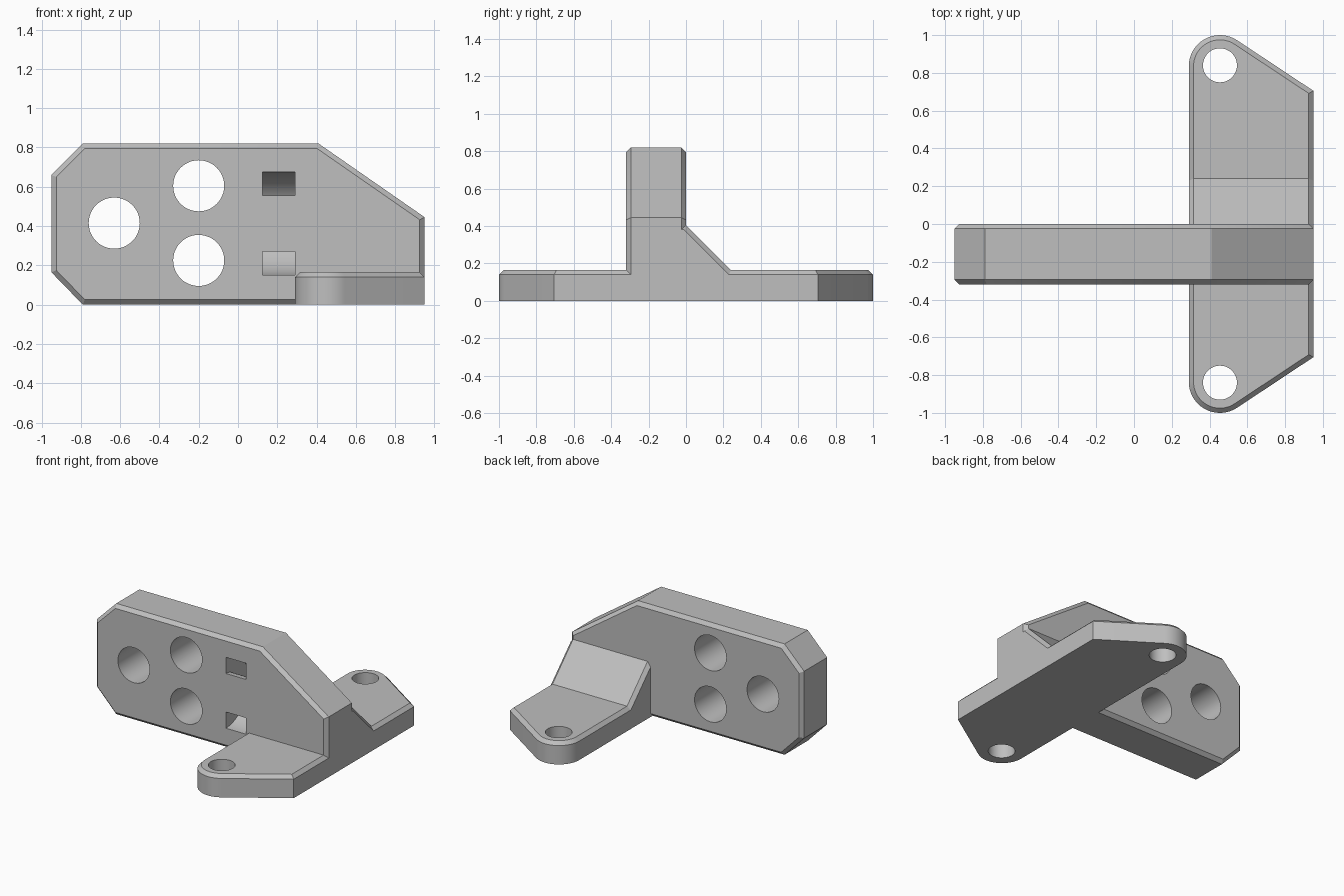
import bpy, bmesh, math
from mathutils import Vector

if "Cube" in bpy.data.objects:
    bpy.data.objects.remove(bpy.data.objects["Cube"], do_unlink=True)

grey = bpy.data.materials.new("light grey")
grey.use_nodes = True
colour = (0.52, 0.52, 0.52, 1)
grey.diffuse_color = colour
grey.node_tree.nodes["Principled BSDF"].inputs["Base Color"].default_value = colour

CHAMFER = 0.025

# Axis mappings from (outline a, outline b, extrusion t) to x, y, z
ALONG_X = lambda a, b, t: (t, a, b)
ALONG_Y = lambda a, b, t: (a, t, b)
ALONG_Z = lambda a, b, t: (a, b, t)


def inset(outline, d):
    """Move every side of an anticlockwise outline inwards by d."""
    pts = [Vector(p) for p in outline]
    result = []
    for i, p in enumerate(pts):
        u = (p - pts[i - 1]).normalized()
        v = (pts[(i + 1) % len(pts)] - p).normalized()
        n, m = Vector((-u.y, u.x)), Vector((-v.y, v.x))
        result.append(p + (n + m) * d / (1 + n.dot(m)))
    return result


def prism(name, outline, axis, lo, hi, chamfer_lo=0, chamfer_hi=0):
    """Extrude an outline, with optional chamfers at either end."""
    layers = [(lo, chamfer_lo)]
    if chamfer_lo:
        layers.append((lo + chamfer_lo, 0))
    if chamfer_hi:
        layers.append((hi - chamfer_hi, 0))
    layers.append((hi, chamfer_hi))
    bm = bmesh.new()
    rings = [[bm.verts.new(axis(*p, t)) for p in inset(outline, d)]
             for t, d in layers]
    count = len(outline)
    for a, b in zip(rings, rings[1:]):
        for i in range(count):
            j = (i + 1) % count
            bm.faces.new((a[i], a[j], b[j], b[i]))
    bm.faces.new(rings[0])
    bm.faces.new(rings[-1])
    bmesh.ops.recalc_face_normals(bm, faces=bm.faces)
    mesh = bpy.data.meshes.new(name)
    bm.to_mesh(mesh)
    bm.free()
    mesh.materials.append(grey)
    obj = bpy.data.objects.new(name, mesh)
    bpy.context.collection.objects.link(obj)
    return obj


def arc(cx, cy, r, start, end, steps):
    angles = [math.radians(start + (end - start) * i / steps) for i in range(steps + 1)]
    return [(cx + r * math.cos(t), cy + r * math.sin(t)) for t in angles]


def combine(target, other, operation):
    """Apply a boolean and discard the second solid."""
    mod = target.modifiers.new(operation.title(), 'BOOLEAN')
    mod.operation, mod.solver, mod.object = operation, 'EXACT', other
    bpy.ops.object.select_all(action='DESELECT')
    bpy.context.view_layer.objects.active = target
    target.select_set(True)
    bpy.ops.object.modifier_apply(modifier=mod.name)
    bpy.data.objects.remove(other, do_unlink=True)


# Upright plate, chamfered front and back
bracket = prism("mounting_bracket",
                [(-0.79, 0), (0.95, 0), (0.95, 0.445), (0.41, 0.82),
                 (-0.79, 0.82), (-0.95, 0.66), (-0.95, 0.165)],
                ALONG_Y, -0.32, 0, CHAMFER, CHAMFER)

# Foot with two rounded ears and a chamfered top rim
ear = arc(0.455, 0.835, 0.165, 56.4, 180, 24)
foot_outline = ([(0.95, -0.705), (0.95, 0.705)] + ear
                + [(x, -y) for x, y in reversed(ear)])
combine(bracket, prism("foot", foot_outline, ALONG_Z, 0, 0.165, 0, CHAMFER), 'UNION')

# Sloping brace behind the plate
brace_outline = [(-0.2, 0.05), (0.355, 0.05), (0.0, 0.405), (-0.2, 0.405)]
combine(bracket, prism("brace", brace_outline, ALONG_X, 0.29, 0.95, CHAMFER, CHAMFER), 'UNION')

# Round holes through the plate
for x, z in [(-0.63, 0.415), (-0.2, 0.605), (-0.2, 0.225)]:
    circle = arc(x, z, 0.13, 0, 360, 48)[:-1]
    combine(bracket, prism("plate_hole", circle, ALONG_Y, -0.5, 0.2), 'DIFFERENCE')

# Bolt holes through the ears
for y in (-0.84, 0.84):
    circle = arc(0.455, y, 0.09, 0, 360, 48)[:-1]
    combine(bracket, prism("bolt_hole", circle, ALONG_Z, -0.2, 0.4), 'DIFFERENCE')

# Curved strap channel joining the two front slots
outer = arc(-0.32, 0.4125, 0.2625, -90, 90, 32)
inner = arc(-0.32, 0.4125, 0.1425, 90, -90, 32)
lead = -0.4
channel = ([(lead, outer[0][1])] + outer + [(lead, outer[-1][1]), (lead, inner[0][1])]
           + inner + [(lead, inner[-1][1])])
combine(bracket, prism("strap_channel", channel, ALONG_X, 0.125, 0.29), 'DIFFERENCE')

# Smooth the curved walls, keep the flat edges crisp
bpy.ops.object.shade_smooth_by_angle(angle=math.radians(25))
